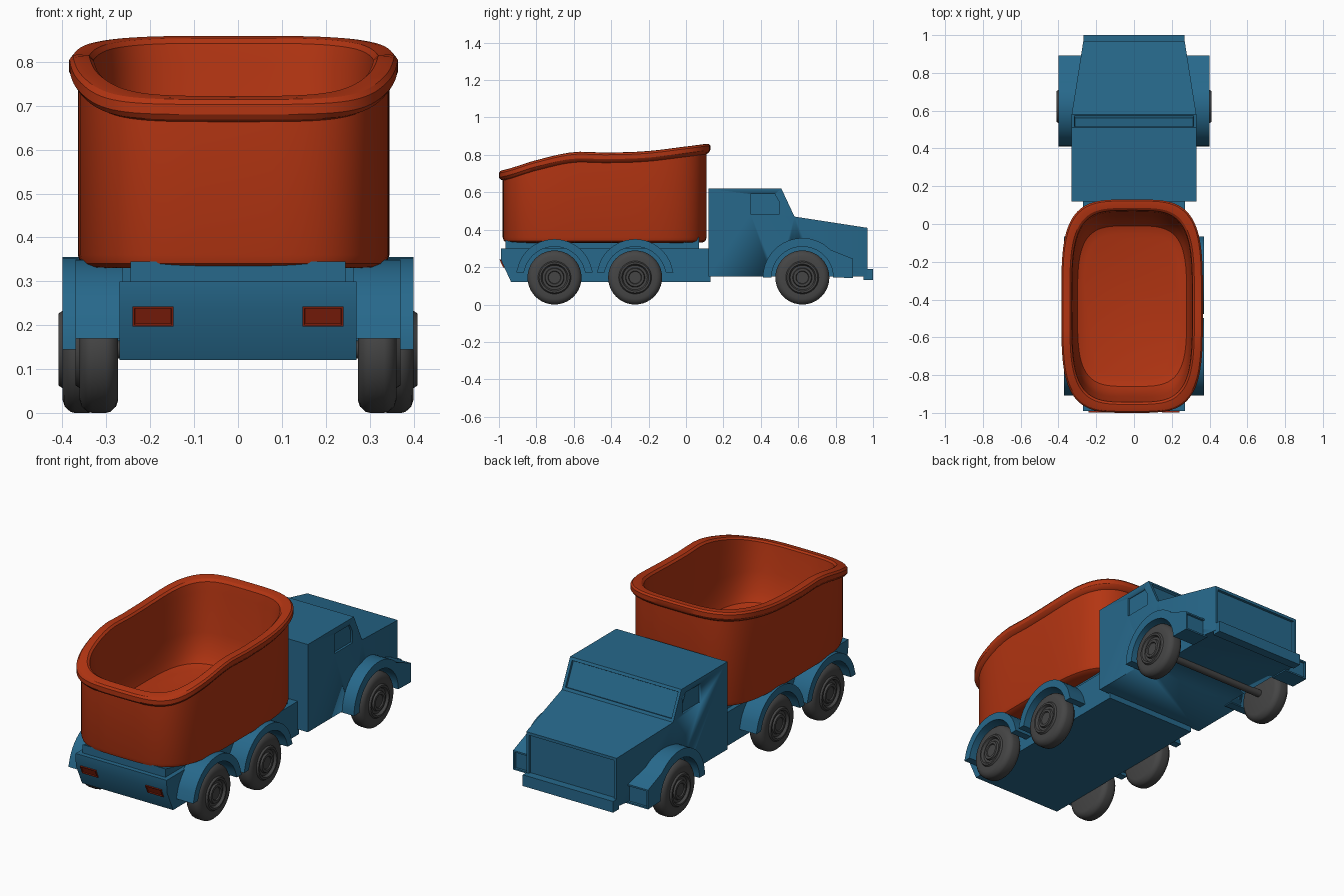
import bpy, bmesh, math

if "Cube" in bpy.data.objects:
    bpy.data.objects.remove(bpy.data.objects["Cube"])

def material(name, rgb):
    m = bpy.data.materials.new(name)
    m.diffuse_color = (*rgb, 1)
    m.use_nodes = True
    m.node_tree.nodes["Principled BSDF"].inputs["Base Color"].default_value = m.diffuse_color
    return m

BLUE = material("truck_blue", (0.02, 0.14, 0.26))
RED = material("bin_red", (0.45, 0.035, 0.006))
LAMP = material("lamp_red", (0.30, 0.018, 0.005))
DARK = material("tyre_grey", (0.06, 0.06, 0.06))

def finish(bm, name, mat, mirror=False):
    bmesh.ops.recalc_face_normals(bm, faces=bm.faces)
    me = bpy.data.meshes.new(name)
    bm.to_mesh(me)
    bm.free()
    ob = bpy.data.objects.new(name, me)
    bpy.context.collection.objects.link(ob)
    me.materials.append(mat)
    if mirror:
        ob.modifiers.new("mirror", 'MIRROR')
    bpy.ops.object.select_all(action='DESELECT')
    ob.select_set(True)
    bpy.context.view_layer.objects.active = ob
    bpy.ops.object.shade_smooth_by_angle(angle=math.radians(30))
    return ob

def recess(bm, pick, margin, depth):
    # sink a panel into every face that matches the rule
    bmesh.ops.recalc_face_normals(bm, faces=bm.faces)
    faces = [f for f in bm.faces if pick(f)]
    bmesh.ops.inset_individual(bm, faces=faces, thickness=margin)
    bmesh.ops.inset_individual(bm, faces=faces, thickness=0.002, depth=-depth)

def prism(pts, x0, x1):
    bm = bmesh.new()
    a = [bm.verts.new((x0, y, z)) for y, z in pts]
    b = [bm.verts.new((x1, y, z)) for y, z in pts]
    bm.faces.new(a)
    bm.faces.new(b[::-1])
    for i in range(len(pts)):
        j = (i + 1) % len(pts)
        bm.faces.new((a[i], b[i], b[j], a[j]))
    bm.normal_update()
    return bm

def arc(cy, cz, r, a0, a1, n=20):
    return [(cy + r * math.cos(math.radians(a0 + (a1 - a0) * i / n)),
             cz + r * math.sin(math.radians(a0 + (a1 - a0) * i / n))) for i in range(n + 1)]

def cut(ob, cutter):
    m = ob.modifiers.new("cut", 'BOOLEAN')
    m.operation, m.solver, m.object = 'DIFFERENCE', 'EXACT', cutter
    bpy.ops.object.select_all(action='DESELECT')
    ob.select_set(True)
    bpy.context.view_layer.objects.active = ob
    bpy.ops.object.modifier_apply(modifier=m.name)
    bpy.data.objects.remove(cutter)

WZ = 0.1445                      # wheel centre height and radius
FRONT_Y, REAR_YS = 0.622, (-0.272, -0.703)

# chassis with sloped tail, and the bed that carries the bin
finish(prism([(-0.99, 0.30), (-0.988, 0.235), (-0.935, 0.12), (0.13, 0.12), (0.13, 0.30)],
             -0.27, 0.27), "chassis", BLUE)
finish(prism([(-0.965, 0.29), (-0.965, 0.345), (-0.93, 0.335), (0.0, 0.335), (0.03, 0.355),
              (0.07, 0.36), (0.07, 0.29)], -0.245, 0.245), "bin_bed", BLUE)

# cab and tapered hood in one shell, windscreen and grille sunk in
P = [(0.12, 0.15, 0.33), (0.12, 0.62, 0.33), (0.51, 0.62, 0.33), (0.58, 0.47, 0.33),
     (0.97, 0.41, 0.268), (0.97, 0.15, 0.268), (0.58, 0.15, 0.33)]
bm = bmesh.new()
L = [bm.verts.new((-w, y, z)) for y, z, w in P]
R = [bm.verts.new((w, y, z)) for y, z, w in P]
for s in (L, R):
    bm.faces.new([s[i] for i in (0, 1, 2, 3, 6)])
    bm.faces.new([s[i] for i in (6, 3, 4, 5)])
for i in range(7):
    j = (i + 1) % 7
    bm.faces.new((L[i], R[i], R[j], L[j]))
recess(bm, lambda f: f.normal.y > 0.8 and abs(f.normal.x) < 0.1, 0.022, 0.012)
cab = finish(bm, "cab", BLUE)
window = [(0.345, 0.485), (0.345, 0.59), (0.475, 0.59), (0.50, 0.545), (0.50, 0.485)]
for s in (-1, 1):
    # side window and wheel well
    cut(cab, finish(prism(window, s * 0.318, s * 0.40), "window_cutter", BLUE))
    cut(cab, finish(prism(arc(FRONT_Y, WZ, 0.165, 0, 351, 39), s * 0.26, s * 0.45),
                    "well_cutter", BLUE))

# front bumper
finish(prism([(0.95, 0.13), (1.0, 0.13), (1.0, 0.19), (0.95, 0.19)], -0.268, 0.268),
       "bumper", BLUE)

# front fenders with headlight box
bm = prism(arc(FRONT_Y, WZ, 0.211, 180, 45) + [(0.893, 0.245), (0.893, 0.142)]
           + arc(FRONT_Y, WZ, 0.165, 0, 180), 0.262, 0.40)
recess(bm, lambda f: f.normal.y > 0.98 and f.calc_center_median().y > 0.89, 0.012, 0.01)
finish(bm, "front_fender", BLUE, True)

# rear fenders with small feet
for i, y in enumerate(REAR_YS):
    pts = (arc(y, WZ, 0.205, 22, 158) + [(y - 0.205, 0.17), (y - 0.165, 0.17)]
           + arc(y, WZ, 0.165, 165, 15) + [(y + 0.165, 0.17), (y + 0.205, 0.17)])
    finish(prism(pts, 0.262, 0.37), f"rear_fender_{i + 1}", BLUE, True)

# tail lamps
bm = prism([(-0.998, 0.242), (-0.977, 0.197), (-0.955, 0.197), (-0.955, 0.242)], 0.147, 0.24)
recess(bm, lambda f: f.normal.y < -0.8, 0.006, 0.004)
finish(bm, "tail_lamp", LAMP, True)

# wheels: lathed tyre and stepped hub, (offset from outer face, radius)
W = [(-0.088, 0), (-0.088, 0.115), (-0.083, 0.13), (-0.07, 0.142), (-0.06, WZ), (-0.028, WZ),
     (-0.018, 0.142), (-0.005, 0.13), (0, 0.115), (0, 0.088), (0.009, 0.082), (0.009, 0.072),
     (-0.004, 0.065), (-0.004, 0.052), (0.006, 0.048), (0.006, 0.035), (0, 0.032), (0, 0)]

def wheel(name, y, x):
    bm = bmesh.new()
    vs = [bm.verts.new((x + dx, y, WZ + r)) for dx, r in W]
    es = [bm.edges.new(p) for p in zip(vs, vs[1:])]
    bmesh.ops.spin(bm, geom=vs + es, cent=(0, y, WZ), axis=(1, 0, 0),
                   angle=math.tau, steps=40, use_duplicate=False)
    bmesh.ops.remove_doubles(bm, verts=bm.verts, dist=0.0004)
    finish(bm, name, DARK, True)

wheel("front_wheel", FRONT_Y, 0.40)
for i, y in enumerate(REAR_YS):
    wheel(f"rear_wheel_{i + 1}", y, 0.361)
for i, y in enumerate((FRONT_Y,) + REAR_YS):
    finish(prism(arc(y, WZ, 0.02, 0, 345, 23), -0.32, 0.32), f"axle_{i + 1}", DARK)

# bin: rounded tub lofted from superellipse rings, wavy rim height along y
RIM = [(-1.0, 0.715), (-0.8, 0.772), (-0.6, 0.815), (-0.4, 0.812), (-0.2, 0.821),
       (0.0, 0.845), (0.2, 0.868)]

def rim(y):
    t = min(max((y + 1.0) / 0.2, 0), 5.999)
    i, z = int(t), [p[1] for p in RIM]
    u = t - i
    a, b, c, d = z[max(i - 1, 0)], z[i], z[i + 1], z[min(i + 2, 6)]
    return b + 0.5 * u * (c - a + u * (2*a - 5*b + 4*c - d + u * (3*(b - c) + d - a)))

# ring = (x growth, y growth, height, height is measured from rim)
RINGS = [(-0.05, -0.05, 0.33, 0), (-0.02, -0.02, 0.332, 0), (-0.006, -0.006, 0.34, 0),
         (0, 0, 0.36, 0), (0, 0, -0.055, 1), (0.012, 0.012, -0.048, 1), (0.02, 0.02, -0.035, 1),
         (0.02, 0.02, -0.012, 1), (0.012, 0.012, -0.002, 1), (0.0, 0.0, 0, 1),
         (-0.025, -0.025, -0.002, 1), (-0.035, -0.037, -0.012, 1), (-0.038, -0.045, -0.06, 1),
         (-0.045, -0.065, 0.58, 0), (-0.052, -0.09, 0.48, 0), (-0.066, -0.12, 0.435, 0),
         (-0.10, -0.16, 0.42, 0)]
N = 96
bm = bmesh.new()
loops = []
for gx, gy, h, rel in RINGS:
    loop = []
    for k in range(N):
        t = math.tau * k / N
        c, s = math.cos(t), math.sin(t)
        x = -0.01 + (0.355 + gx) * math.copysign(abs(c) ** 0.52, c)
        y = -0.435 + (0.545 + gy) * math.copysign(abs(s) ** 0.52, s)
        loop.append(bm.verts.new((x, y, rim(y) + h if rel else h)))
    loops.append(loop)
for a, b in zip(loops, loops[1:]):
    for k in range(N):
        j = (k + 1) % N
        bm.faces.new((a[k], a[j], b[j], b[k]))
bm.faces.new(loops[0][::-1])
bm.faces.new(loops[-1])
finish(bm, "bin", RED)
